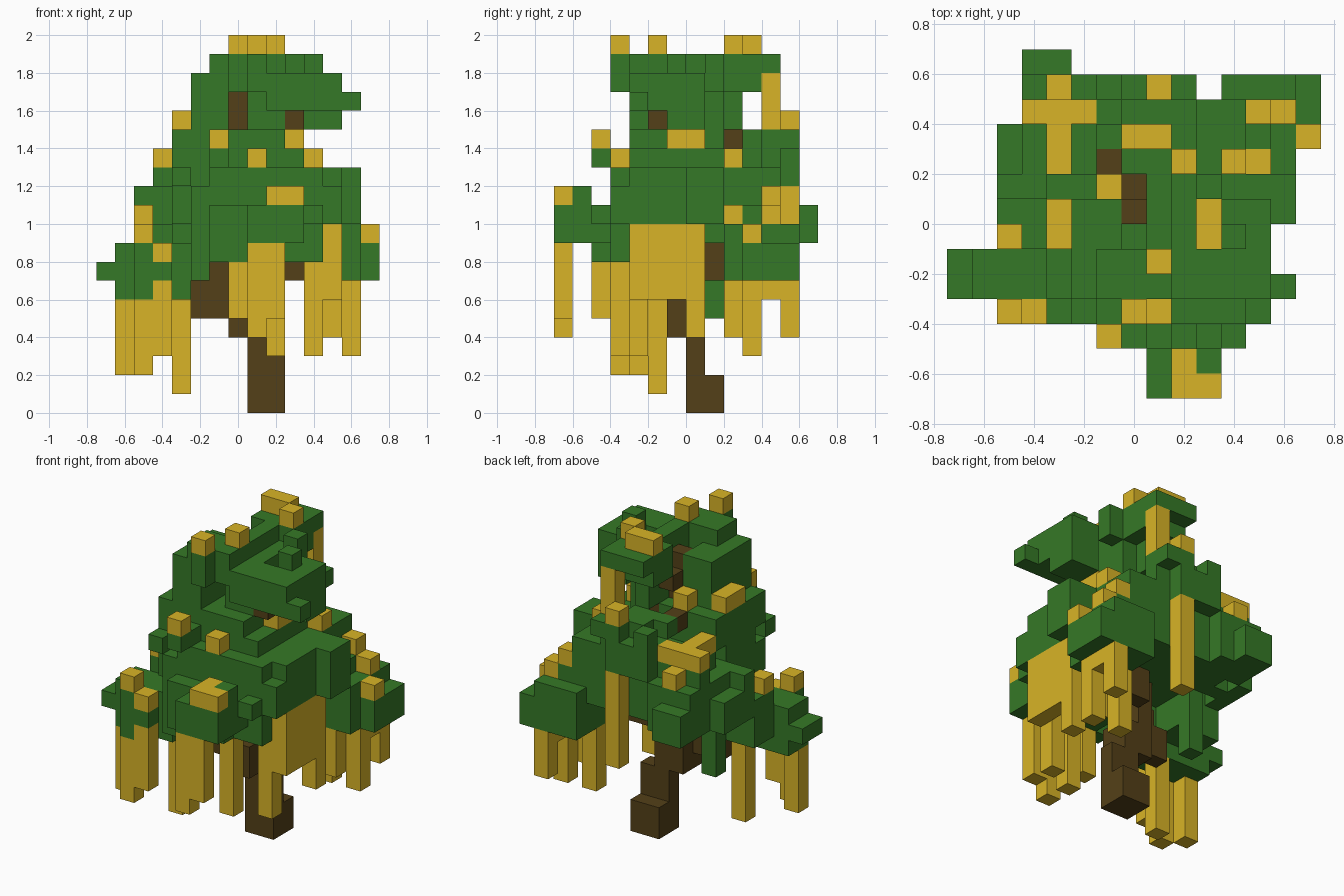
import bpy
import bmesh
import random
from itertools import product
from mathutils import Vector

random.seed(4)
VOXEL = 0.1
CORNER = Vector((-0.75, -0.7, 0))
HALF = Vector((0.5, 0.5, 0.5))

default_cube = bpy.data.objects.get("Cube")
if default_cube:
    bpy.data.objects.remove(default_cube, do_unlink=True)


def make_material(name, colour):
    material = bpy.data.materials.new(name)
    material.use_nodes = True
    material.diffuse_color = (*colour, 1)
    shader = material.node_tree.nodes["Principled BSDF"]
    shader.inputs["Base Color"].default_value = (*colour, 1)
    shader.inputs["Roughness"].default_value = 0.9
    return material


def block(start, end):
    """All cells of the box between two opposite corner cells."""
    return set(product(*(range(a, b + 1) for a, b in zip(start, end))))


def leaf_clump(kept_columns, height, x, y, z, width=1, depth=1):
    """A box of leaves; the thick ones lose some edge cells, for a ragged look."""
    start = (x, y, z)
    end = (x + width - 1, y + depth - 1, z + height - 1)
    cells = block(start, end)
    if min(width, depth, height) < 3:
        return cells
    ragged = set()
    for cell in sorted(cells):
        on_edge = sum(c in (a, b) for c, a, b in zip(cell, start, end)) > 1
        if on_edge and cell[:2] not in kept_columns and random.random() < 0.3:
            continue
        ragged.add(cell)
    return ragged


def build_part(name, cells, solid, material):
    """Make one mesh of the outside faces of the cells."""
    bm = bmesh.new()
    corners = {}

    def corner(point):
        key = tuple(round(value) for value in point)
        if key not in corners:
            corners[key] = bm.verts.new(CORNER + Vector(key) * VOXEL)
        return corners[key]

    for cell in sorted(cells):
        for axis, side in product(range(3), (-1, 1)):
            normal = Vector((0, 0, 0))
            normal[axis] = side
            if tuple(round(value) for value in Vector(cell) + normal) in solid:
                continue
            across = Vector((0, 0, 0))
            across[(axis + 1) % 3] = 1
            up = normal.cross(across)
            middle = Vector(cell) + HALF + normal / 2
            ring = (-across - up, across - up, across + up, up - across)
            bm.faces.new([corner(middle + offset / 2) for offset in ring])
    mesh = bpy.data.meshes.new(name)
    bm.to_mesh(mesh)
    bm.free()
    mesh.materials.append(material)
    bpy.context.collection.objects.link(bpy.data.objects.new(name, mesh))


# Trunk: stepped foot, leaning stem and side branches
trunk = {(8, 8, 14), (7, 8, 16), (10, 5, 15), (6, 6, 7)}    # branch tips
trunk |= block(start=(8, 7, 0), end=(9, 8, 1))      # foot
trunk |= block(start=(8, 7, 2), end=(9, 7, 3))      # stem
trunk |= block(start=(7, 6, 4), end=(8, 7, 5))      # bend
trunk |= block(start=(7, 7, 5), end=(7, 7, 17))     # upper stem
trunk |= block(start=(5, 6, 5), end=(6, 6, 6))      # left branch
trunk |= block(start=(8, 8, 7), end=(10, 8, 8))     # right branch
trunk |= block(start=(6, 8, 14), end=(6, 9, 14))    # back branch

# Vine columns, grouped by the level their tips hang down to
vine_tips = {
    1: [(4, 5)],
    2: [(1, 4), (2, 3)],
    3: [(3, 3), (9, 3), (11, 4), (11, 10), (13, 10)],
    4: [(8, 0), (12, 7), (12, 9), (13, 12)],
    5: [(9, 0), (7, 2)],
    6: [(12, 4), (12, 5), (12, 6), (13, 11), (8, 12)],
    12: [(12, 4)],
    15: [(9, 11)],
}

# Blossom columns, from front to back; each blossom rests on the leaves below
blossom_columns = [
    (9, 0), (10, 0), (9, 1), (6, 2), (2, 3), (3, 3), (7, 3), (8, 3), (8, 5),
    (2, 6), (4, 6), (10, 6), (4, 7), (10, 7), (6, 8), (4, 9), (9, 9), (11, 9),
    (12, 9), (4, 10), (7, 10), (8, 10), (14, 10), (3, 11), (4, 11), (5, 11),
    (12, 11), (13, 11), (4, 12), (8, 12),
]
kept_columns = set(blossom_columns).union(*vine_tips.values())

# Leaf clumps grouped by height: left front bottom cell, then width and depth
crown_clumps = {
    1: {
        "back rim": (7, 11, 18, 3),
        "right tip": (13, 4, 16),
        "right tuft": (11, 6, 18),
        "upper right": (10, 4, 13, 1, 5),
        "front tuft": (6, 2, 13, 1, 2),
    },
    2: {
        "back": (7, 9, 17, 3, 2),
        "back stalk": (8, 9, 15),
        "back right tuft": (10, 8, 17),
        "front": (6, 4, 17, 3, 2),
        "front perch": (7, 3, 17),
        "ridge": (8, 5, 17, 1, 4),
        "right": (9, 4, 16, 4, 2),
        "upper middle": (4, 4, 13, 6, 5),
    },
    3: {
        "middle": (8, 5, 15, 2, 4),
        "right rear": (11, 6, 15, 2, 2),
        "left": (5, 4, 15, 2, 4),
        "upper back": (6, 10, 12, 4, 3),
    },
}
lower_clumps = {
    1: {
        "left tip": (0, 4, 7, 1, 2),
        "left front inner": (3, 3, 7),
        "front tuft": (10, 1, 11),
        "back left tuft": (3, 11, 12),
        "right rear top": (10, 10, 10, 3, 2),
    },
    2: {
        "front edge": (8, 0, 9, 3, 2),
        "right edge": (14, 10, 7, 1, 3),
        "back tip": (3, 13, 9, 2),
        "front left": (5, 3, 7, 1, 3),
    },
    3: {
        "right": (12, 7, 10, 2, 2),
        "right front": (10, 3, 10, 3, 4),
        "right rear": (11, 9, 7, 3, 4),
        "left": (2, 6, 7, 3, 2),
        "left rear": (2, 8, 9, 4, 3),
        "left front": (1, 4, 6, 4, 2),
        "left front edge": (2, 3, 6),
        "back left": (3, 11, 9, 3, 2),
        "back": (5, 9, 9, 4, 3),
        "front": (6, 2, 8, 6, 3),
    },
    4: {
        "middle": (4, 3, 9, 8, 9),
        "low tuft": (4, 8, 5),
    },
}
leaves = set()
for region in (crown_clumps, lower_clumps):
    for height, clumps in region.items():
        for place in clumps.values():
            leaves |= leaf_clump(kept_columns, height, *place)
leaves -= trunk

# Blossoms: dropped onto the highest cell of their columns
blossoms = set()
for column in blossom_columns:
    top = max(cell[2] for cell in leaves | trunk if cell[:2] == column)
    blossoms.add((*column, top + 1))

# Vines: grown from the tip up to the first leaf above it
vines = set()
for tip, columns in vine_tips.items():
    for x, y in columns:
        z = tip
        while (x, y, z) not in leaves:
            vines.add((x, y, z))
            z += 1

solid = trunk | leaves | blossoms | vines
yellow = make_material("golden yellow", (0.69, 0.455, 0.02))
brown = make_material("bark brown", (0.088, 0.051, 0.009))
green = make_material("leaf green", (0.036, 0.19, 0.02))
build_part("trunk", trunk, solid, brown)
build_part("leaves", leaves, solid, green)
build_part("hanging_vines", vines, solid, yellow)
build_part("blossoms", blossoms, solid, yellow)
